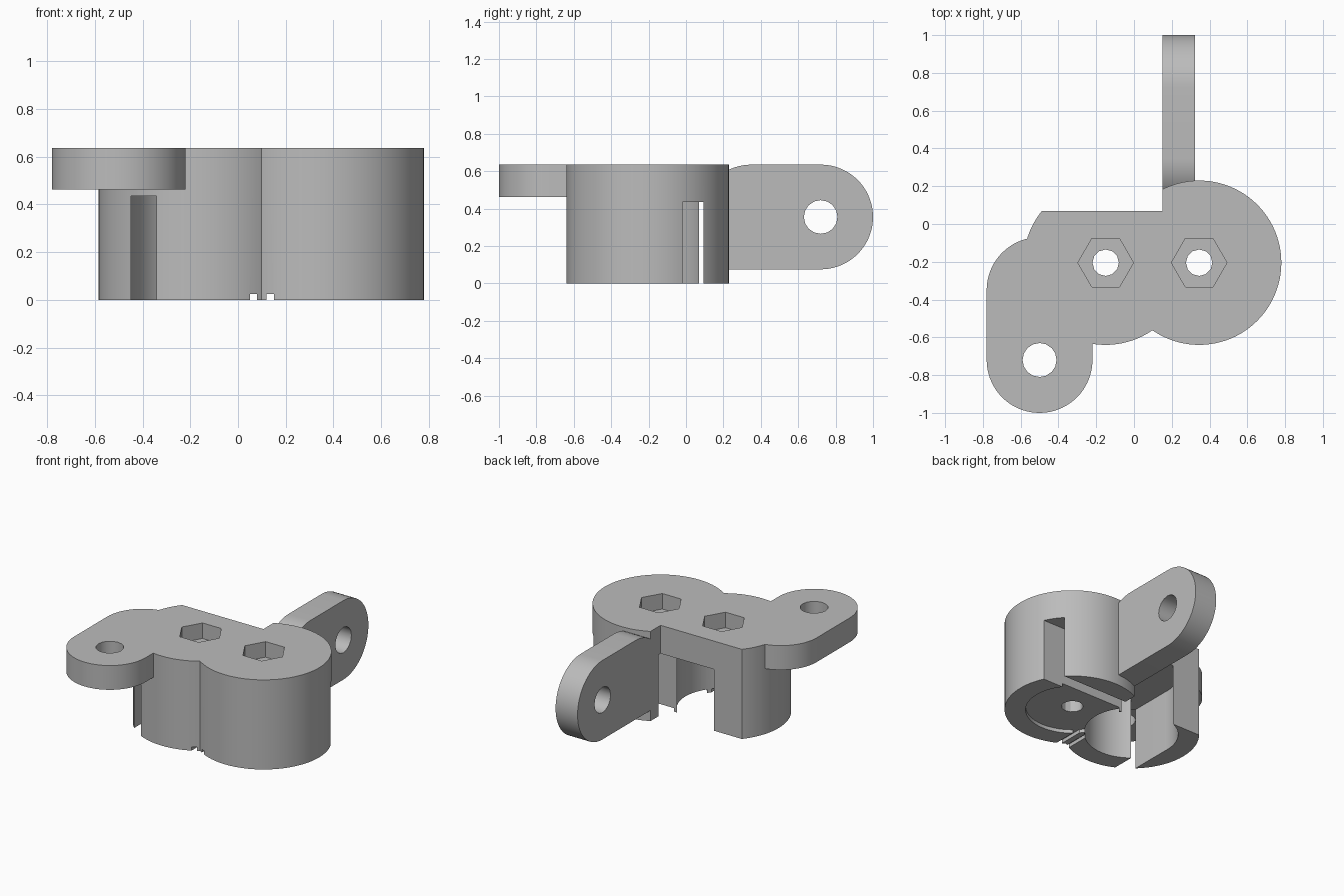
import bpy
import bmesh
from math import pi, cos, sin, radians
from mathutils import Vector

cube = bpy.data.objects.get("Cube")
if cube:
    bpy.data.objects.remove(cube, do_unlink=True)

grey = bpy.data.materials.new("plain grey")
grey.use_nodes = True
grey.diffuse_color = (0.5, 0.5, 0.5, 1)
grey.node_tree.nodes["Principled BSDF"].inputs["Base Color"].default_value = (0.5, 0.5, 0.5, 1)

HEIGHT = 0.635
CAVITY_TOP = 0.435
BIG = (0.345, -0.205)
SMALL = (-0.15, -0.205)
RADIUS = 0.435
BORE = 0.3
TAB_R = 0.28
TAB_T = 0.172


def extrude(name, points, offset):
    """Solid from a flat outline pushed along an offset vector."""
    bm = bmesh.new()
    face = bm.faces.new([bm.verts.new(p) for p in points])
    moved = bmesh.ops.extrude_face_region(bm, geom=[face])["geom"]
    bmesh.ops.translate(bm, vec=Vector(offset),
                        verts=[v for v in moved if isinstance(v, bmesh.types.BMVert)])
    bmesh.ops.recalc_face_normals(bm, faces=bm.faces)
    mesh = bpy.data.meshes.new(name)
    bm.to_mesh(mesh)
    bm.free()
    mesh.materials.append(grey)
    obj = bpy.data.objects.new(name, mesh)
    bpy.context.collection.objects.link(obj)
    return obj


def cylinder(name, centre, radius, z0, z1, sides=96):
    ring = [(centre[0] + radius * cos(2 * pi * i / sides),
             centre[1] + radius * sin(2 * pi * i / sides), z0) for i in range(sides)]
    return extrude(name, ring, (0, 0, z1 - z0))


def box(name, x, y, z):
    base = [(x[0], y[0], z[0]), (x[1], y[0], z[0]), (x[1], y[1], z[0]), (x[0], y[1], z[0])]
    return extrude(name, base, (0, 0, z[1] - z[0]))


def combine(target, tool, operation):
    """Boolean the tool into the target and discard the tool."""
    tool.hide_render = True
    mod = target.modifiers.new(tool.name, "BOOLEAN")
    mod.operation = operation
    mod.solver = "EXACT"
    mod.object = tool
    bpy.ops.object.select_all(action="DESELECT")
    bpy.context.view_layer.objects.active = target
    target.select_set(True)
    bpy.ops.object.modifier_apply(modifier=mod.name)
    bpy.data.objects.remove(tool, do_unlink=True)


def tab_outline():
    """Round far end, one rounded and one square near corner."""
    far, near = 1 - TAB_R, 0.07 + TAB_R
    pts = [(far + TAB_R * cos(radians(a)), TAB_R * sin(radians(a))) for a in range(-90, 91, 5)]
    pts += [(near + TAB_R * cos(radians(a)), TAB_R * sin(radians(a))) for a in range(90, 181, 5)]
    return pts + [(0.07, -TAB_R)]


# Two-barrel body with a flat back
body = cylinder("bracket_body", SMALL, RADIUS, 0, HEIGHT)
combine(body, cylinder("big_barrel", BIG, RADIUS, 0, HEIGHT), "UNION")
combine(body, box("back_cut", (-1, 0.15), (0.07, 0.5), (-0.1, 1)), "DIFFERENCE")

# Mounting tabs: one flat, one upright, each with a bolt hole
flat_tab = extrude("flat_tab", [(-0.5 - b, -a, HEIGHT - TAB_T) for a, b in tab_outline()],
                   (0, 0, TAB_T))
upright_tab = extrude("upright_tab", [(0.15, a, HEIGHT - TAB_R + b) for a, b in tab_outline()],
                      (TAB_T, 0, 0))
combine(body, flat_tab, "UNION")
combine(body, upright_tab, "UNION")

# Open bore in the small barrel, shallow recess under the big one
combine(body, cylinder("bore", SMALL, BORE, -0.1, CAVITY_TOP), "DIFFERENCE")
combine(body, cylinder("recess", BIG, BORE, -0.1, 0.025), "DIFFERENCE")

# Slots tangent to the bores
combine(body, box("side_slot", (-0.1, 1), (-0.02, 0.093), (-0.1, CAVITY_TOP)), "DIFFERENCE")
combine(body, box("front_slot", (-0.449, -0.342), (-1, -0.2), (-0.1, CAVITY_TOP)), "DIFFERENCE")

# Fine grooves under the joint between the barrels
for x in (0.05, 0.12):
    combine(body, box("groove", (x, x + 0.03), (-0.8, 0.15), (-0.1, 0.025)), "DIFFERENCE")

# Screw holes with hexagonal nut pockets
for centre in (BIG, SMALL):
    combine(body, cylinder("screw_hole", centre, 0.07, -0.1, 1, 12), "DIFFERENCE")
    combine(body, cylinder("nut_pocket", centre, 0.147, HEIGHT - 0.11, 1, 6), "DIFFERENCE")

# Bolt holes in the tabs
combine(body, cylinder("flat_tab_hole", (-0.5, TAB_R - 1), 0.09, 0.3, 1, 16), "DIFFERENCE")
ring = [(0, 1 - TAB_R + 0.09 * cos(2 * pi * i / 16),
         HEIGHT - TAB_R + 0.09 * sin(2 * pi * i / 16)) for i in range(16)]
combine(body, extrude("upright_tab_hole", ring, (0.6, 0, 0)), "DIFFERENCE")

bpy.ops.object.select_all(action="DESELECT")
body.select_set(True)
bpy.context.view_layer.objects.active = body
bpy.ops.object.shade_smooth_by_angle(angle=radians(30))
